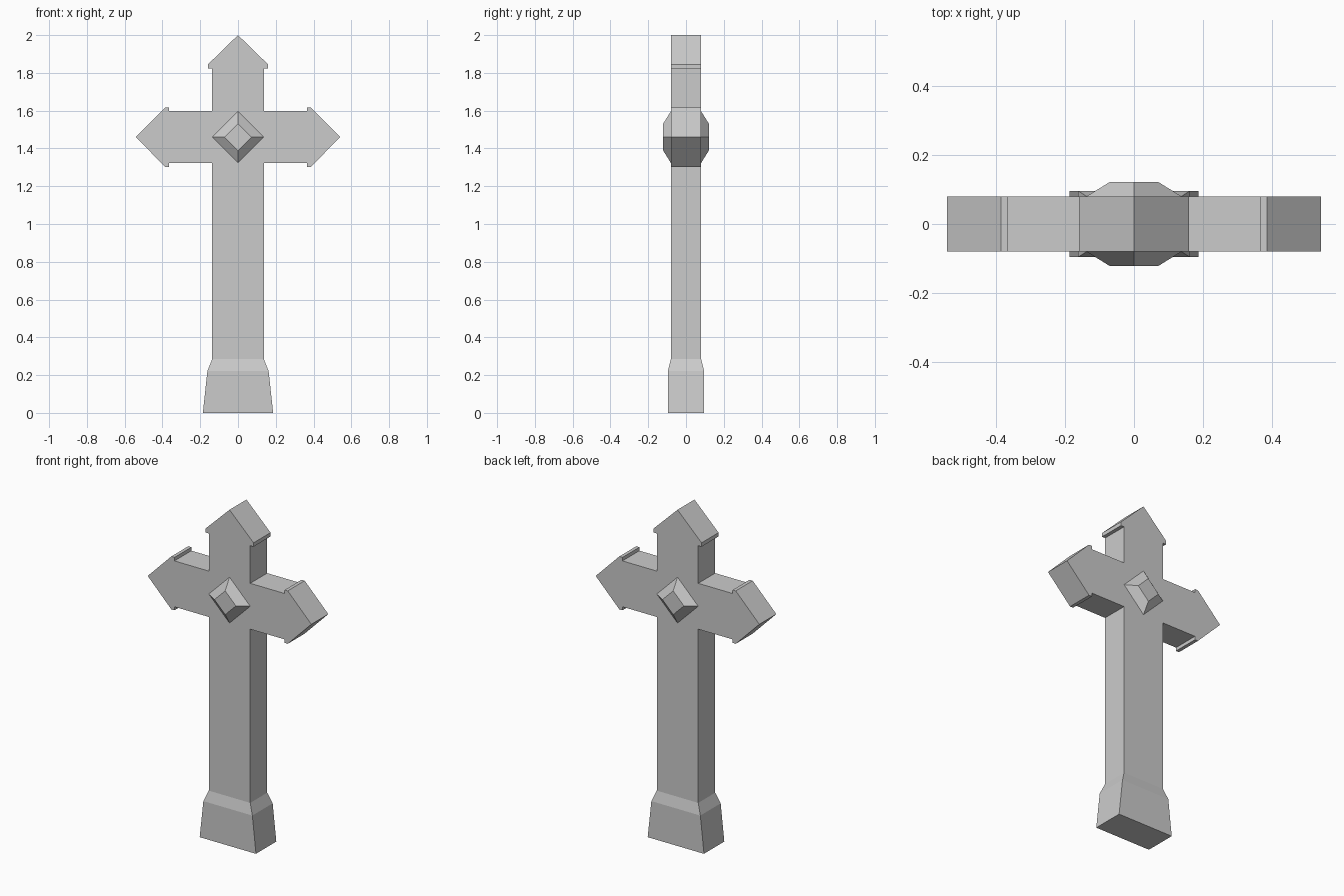
import bpy
import bmesh

if "Cube" in bpy.data.objects:
    bpy.data.objects.remove(bpy.data.objects["Cube"])

ARM_Z = 1.46      # centre height of the crossbar
HALF_W = 0.137    # half width of shaft and arms
HALF_D = 0.08     # half depth of shaft and arms


def finish(bm, name):
    bmesh.ops.recalc_face_normals(bm, faces=bm.faces)
    mesh = bpy.data.meshes.new(name)
    bm.to_mesh(mesh)
    bm.free()
    obj = bpy.data.objects.new(name, mesh)
    bpy.context.collection.objects.link(obj)
    return obj


def loft(bm, rings, cap_first=False, cap_last=False):
    """Bridge successive rings of points with quads."""
    loops = [[bm.verts.new(p) for p in ring] for ring in rings]
    for a, b in zip(loops, loops[1:]):
        for i in range(len(a)):
            j = (i + 1) % len(a)
            bm.faces.new((a[i], a[j], b[j], b[i]))
    if cap_first:
        bm.faces.new(loops[0])
    if cap_last:
        bm.faces.new(loops[-1])


# Cross body: right half of the outline, mirrored and extruded through y
right = [
    (HALF_W, 0.285),
    (HALF_W, ARM_Z - HALF_W), (0.364, ARM_Z - HALF_W),
    (0.364, ARM_Z - 0.158), (0.385, ARM_Z - 0.158),
    (0.541, ARM_Z),
    (0.385, ARM_Z + 0.158), (0.364, ARM_Z + 0.158),
    (0.364, ARM_Z + HALF_W), (HALF_W, ARM_Z + HALF_W),
    (HALF_W, 1.822), (0.159, 1.822), (0.159, 1.845),
]
outline = right + [(0, 2.0)] + [(-x, z) for x, z in reversed(right)]
bm = bmesh.new()
loft(bm, [[(x, y, z) for x, z in outline] for y in (-HALF_D, HALF_D)], True, True)
finish(bm, "cross_body")

# Flared foot: tapered plinth with a sloped shoulder up to the shaft
bm = bmesh.new()
sections = [(0.186, 0.096, 0), (0.162, 0.096, 0.222), (HALF_W, HALF_D, 0.285)]
loft(bm, [[(-w, -d, z), (w, -d, z), (w, d, z), (-w, d, z)]
          for w, d, z in sections], cap_first=True)
finish(bm, "flared_foot")

# Diamond bosses: truncated pyramids on the front and back of the crossing
for name, side in (("front_diamond", -1), ("back_diamond", 1)):
    bm = bmesh.new()
    loft(bm, [[(r, side * y, ARM_Z), (0, side * y, ARM_Z + r),
               (-r, side * y, ARM_Z), (0, side * y, ARM_Z - r)]
              for r, y in ((HALF_W, HALF_D), (0.071, 0.121))], cap_last=True)
    boss = finish(bm, name)
    # open shells: make sure the flat face points outward
    if boss.data.polygons[-1].normal.y * side < 0:
        boss.data.flip_normals()
